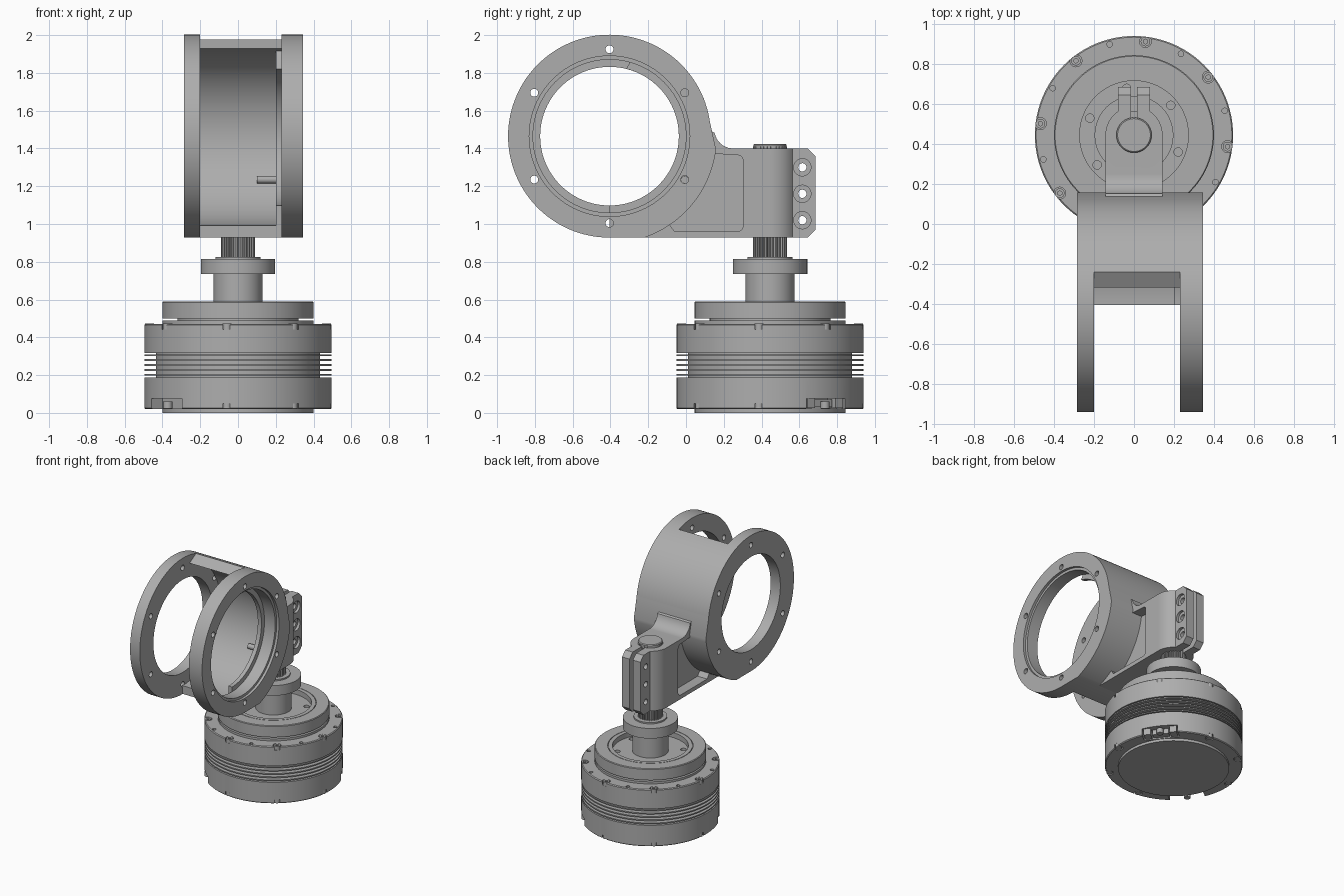
import bpy, bmesh
from math import sin, cos, pi, radians
from mathutils import Matrix, Vector

if "Cube" in bpy.data.objects:
    bpy.data.objects.remove(bpy.data.objects["Cube"])

grey = bpy.data.materials.new("machined_grey")
grey.use_nodes = True
COLOUR = (0.42, 0.42, 0.42, 1)
grey.diffuse_color = COLOUR
grey.node_tree.nodes["Principled BSDF"].inputs["Base Color"].default_value = COLOUR

AXIS_Y = 0.445              # motor axis
RING_Y, RING_Z = -0.405, 1.465  # ring axis (along x)


def make(name, bm):
    bmesh.ops.recalc_face_normals(bm, faces=bm.faces)
    me = bpy.data.meshes.new(name)
    bm.to_mesh(me)
    bm.free()
    ob = bpy.data.objects.new(name, me)
    bpy.context.collection.objects.link(ob)
    me.materials.append(grey)
    return ob


def finish(ob):
    bpy.ops.object.select_all(action='DESELECT')
    ob.select_set(True)
    bpy.context.view_layer.objects.active = ob
    bpy.ops.object.shade_smooth_by_angle(angle=radians(30))


def boolean(ob, cutter, op='DIFFERENCE'):
    """Apply a boolean and drop the helper object."""
    mod = ob.modifiers.new("cut", 'BOOLEAN')
    mod.operation, mod.object, mod.solver = op, cutter, 'EXACT'
    bpy.context.view_layer.update()
    me = bpy.data.meshes.new_from_object(ob.evaluated_get(bpy.context.evaluated_depsgraph_get()))
    ob.modifiers.clear()
    ob.data = me
    bpy.data.objects.remove(cutter)
    return ob


def lathe(name, profile, steps=96):
    """Revolve a closed (radius, z) outline about the motor axis."""
    bm = bmesh.new()
    vs = [bm.verts.new((r, AXIS_Y, z)) for r, z in profile]
    es = [bm.edges.new((vs[i - 1], vs[i])) for i in range(len(vs))]
    bmesh.ops.spin(bm, geom=vs + es, cent=(0, AXIS_Y, 0), axis=(0, 0, 1), angle=2 * pi, steps=steps)
    bmesh.ops.remove_doubles(bm, verts=bm.verts, dist=0.0003)
    return make(name, bm)


def prism(name, pts, a, b, along='x'):
    """Extrude an outline: (y, z) along x, or (x, y) along z."""
    bm = bmesh.new()
    place = (lambda p: (a, p[0], p[1])) if along == 'x' else (lambda p: (p[0], p[1], a))
    face = bm.faces.new([bm.verts.new(place(p)) for p in pts])
    out = bmesh.ops.extrude_face_region(bm, geom=[face])
    shift = Vector((b - a, 0, 0)) if along == 'x' else Vector((0, 0, b - a))
    bmesh.ops.translate(bm, vec=shift, verts=[v for v in out['geom'] if isinstance(v, bmesh.types.BMVert)])
    return make(name, bm)


def rods(name, spots, r, a, b, along='x', seg=20):
    """Several cylinders, each at a 2D spot, from a to b along an axis."""
    bm = bmesh.new()
    for u, v in spots:
        m = Matrix.Translation(((a + b) / 2, u, v)) @ Matrix.Rotation(pi / 2, 4, 'Y') if along == 'x' \
            else Matrix.Translation((u, v, (a + b) / 2))
        bmesh.ops.create_cone(bm, cap_ends=True, segments=seg, radius1=r, radius2=r, depth=b - a, matrix=m)
    return make(name, bm)


def box(name, lo, hi, turn=0):
    """Box, optionally turned about the motor axis (given relative to it)."""
    bm = bmesh.new()
    bmesh.ops.create_cube(bm, size=1)
    for v in bm.verts:
        v.co = [(l + h) / 2 + c * (h - l) for l, h, c in zip(lo, hi, v.co)]
    if turn:
        bmesh.ops.transform(bm, verts=bm.verts,
                            matrix=Matrix.Translation((0, AXIS_Y, 0)) @ Matrix.Rotation(radians(turn), 4, 'Z'))
    return make(name, bm)


def arc(r, a, b, n, cy=RING_Y, cz=RING_Z):
    return [(cy + r * cos(radians(a + (b - a) * i / n)), cz + r * sin(radians(a + (b - a) * i / n)))
            for i in range(n + 1)]


def around(r, start, n):
    return [(r * cos(radians(start + k * 360 / n)), AXIS_Y + r * sin(radians(start + k * 360 / n))) for k in range(n)]


# Motor housings with bolt notches and small pin holes
bolts, pins = around(0.472, -7, 8), around(0.47, 15, 8)
lower = lathe("lower_housing", [(0, 0.02), (0.49, 0.02), (0.496, 0.026), (0.496, 0.188), (0, 0.188)])
upper = lathe("upper_housing", [(0, 0.318), (0.496, 0.318), (0.496, 0.465), (0.49, 0.471), (0, 0.471)])
boolean(upper, rods("cut", bolts, 0.03, 0.442, 0.5, 'z'))
boolean(upper, rods("cut", pins, 0.014, 0.45, 0.5, 'z', 12))
boolean(lower, rods("cut", bolts, 0.03, 0.0, 0.05, 'z'))
for turn in (38, 218):
    boolean(lower, box("cut", (0.405, -0.13, 0), (0.55, 0.13, 0.075), turn))
finish(upper)
finish(lower)
for name, a, b, r in (("upper_bolts", 0.44, 0.472, 0.024), ("lower_bolts", 0.022, 0.06, 0.024)):
    heads = rods(name, bolts, r, a, b, 'z')
    if name == "upper_bolts":
        boolean(heads, rods("cut", bolts, 0.012, 0.455, 0.5, 'z', 6))
    finish(heads)
box("connector", (0.40, -0.06, 0.03), (0.455, 0.06, 0.07), 38)
for s in (-0.095, 0.095):
    box("connector_lug", (0.40, s - 0.025, 0.025), (0.475, s + 0.025, 0.08), 38)

# Bottom cover and cooling fins
finish(lathe("bottom_cover", [(0, 0), (0.4, 0), (0.4, 0.03), (0, 0.03)]))
finish(lathe("fin_core", [(0, 0.18), (0.435, 0.18), (0.435, 0.325), (0, 0.325)]))
for k in range(5):
    z = 0.197 + k * 0.026
    finish(lathe("cooling_fin", [(0.42, z), (0.495, z), (0.495, z + 0.009), (0.42, z + 0.009)]))

# Rotating output plate with recess, then the hub and flange
plate = lathe("output_plate", [(0, 0.46), (0.4, 0.46), (0.4, 0.488), (0.32, 0.488), (0.32, 0.5), (0.4, 0.5),
                               (0.4, 0.585), (0.395, 0.59), (0.306, 0.59), (0.306, 0.584), (0.302, 0.584),
                               (0.302, 0.59), (0.272, 0.59), (0.272, 0.55), (0, 0.55)])
boolean(plate, rods("cut", around(0.237, -21, 6), 0.021, 0.52, 0.6, 'z'))
finish(plate)
finish(lathe("output_hub", [(0, 0.54), (0.13, 0.54), (0.13, 0.735), (0.197, 0.735), (0.197, 0.815),
                            (0.12, 0.815), (0.12, 0.826), (0, 0.826)]))

# Splined shaft
TEETH = 30
spline = []
for k in range(TEETH):
    for off, r in ((-0.3, 0.08), (-0.18, 0.09), (0.18, 0.09), (0.3, 0.08)):
        t = 2 * pi * (k + off) / TEETH
        spline.append((r * cos(t), AXIS_Y + r * sin(t)))
prism("splined_shaft", spline, 0.82, 1.41, 'z')
finish(lathe("shaft_cap", [(0, 1.39), (0.088, 1.39), (0.088, 1.418), (0.082, 1.424), (0, 1.424)]))

# Ring bracket: two side plates
outline = arc(0.537, 8, 270, 90) + arc(0.568, -71, -7, 24)
ring_bolts = arc(0.46, 30, 330, 5)
centre = [(RING_Y, RING_Z)]
for name, a, b, bore in (("right_plate", -0.285, -0.2, 0.367), ("left_plate", 0.23, 0.345, 0.405)):
    ring = prism(name, outline, a, b)
    boolean(ring, rods("cut", centre, bore, a - 0.1, b + 0.1, 'x', 96))
    if name == "left_plate":
        boolean(ring, rods("cut", centre, 0.425, b - 0.02, b + 0.1, 'x', 96))
    boolean(ring, rods("cut", ring_bolts, 0.021, a - 0.1, b + 0.1))
    finish(ring)

# Curved shell joining the plates, and an inner flange beside the thick plate
back = arc(0.568, -71, -7, 24) + arc(0.537, 8, 72, 22)
low = [(RING_Y, RING_Z - 0.537)]
finish(prism("curved_shell", low + back + arc(0.472, 79.5, -90, 50), -0.205, 0.235))
finish(prism("inner_flange", arc(0.5, -90, 72, 50) + arc(0.367, 76, -90, 50), 0.2, 0.232))
finish(rods("locating_pin", [ring_bolts[5]], 0.02, 0.1, 0.24))

# Arm with side pockets, ending in a round clamp
arm = prism("arm", [(-0.22, 0.928), (AXIS_Y, 0.928), (AXIS_Y, 1.4), (0.25, 1.4)]
            + arc(0.1, 265, 190, 8, 0.25, 1.5) + arc(0.51, 5, -72, 24), -0.143, 0.143)
pocket = (arc(0.03, -90, 0, 5, 0.272, 0.99) + arc(0.03, 0, 90, 5, 0.272, 1.335)
          + [(0.0, 1.38), (-0.09, 1.0), (-0.06, 0.96)])
for s in (-1, 1):
    boolean(arm, prism("cut", pocket, s * 0.06, s * 0.3))
boolean(arm, rods("clamp", [(0, AXIS_Y)], 0.143, 0.928, 1.4, 'z', 64), 'UNION')

# Split clamp ears with screw holes
ear = [(0.5, 0.928), (0.645, 0.928), (0.685, 0.968), (0.685, 1.36), (0.645, 1.4), (0.5, 1.4)]
boolean(arm, prism("ears", ear, -0.08, 0.08), 'UNION')
boolean(arm, box("cut", (-0.015, 0.5, 0.8), (0.015, 0.75, 1.5)))
screws = [(0.616, 1.02 + 0.14 * k) for k in range(3)]
boolean(arm, rods("cut", screws, 0.022, -0.2, 0.2))
boolean(arm, rods("cut", screws, 0.046, 0.06, 0.2))
finish(arm)
